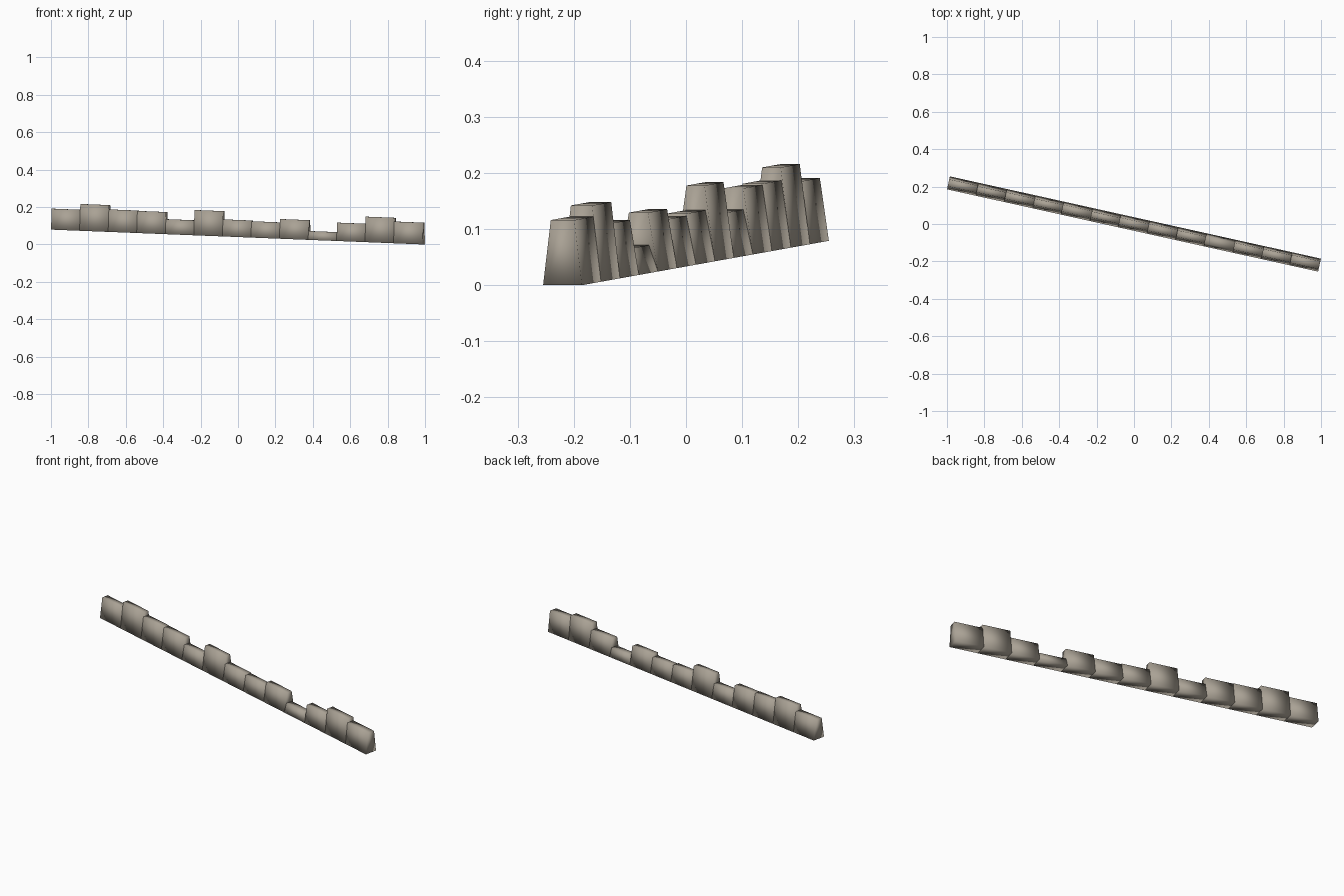
import bpy
import math
from mathutils import Vector

default = bpy.data.objects.get("Cube")
if default:
    bpy.data.objects.remove(default, do_unlink=True)

# Weathered stone colour
stone = bpy.data.materials.new("warm_grey_stone")
stone.use_nodes = True
colour = (0.40, 0.36, 0.30, 1)
stone.diffuse_color = colour
stone.node_tree.nodes["Principled BSDF"].inputs["Base Color"].default_value = colour

# The row runs downhill from back left to front right
START = Vector((-0.992, 0.22, 0.079))
END = Vector((0.992, -0.22, 0.0))
ACROSS = Vector((0.22, 0.992, 0)).normalized()
BASE_WIDTH = 0.071

# Height and top width of each stone
STONES = [(0.112, 0.038), (0.143, 0.034), (0.120, 0.036), (0.118, 0.036),
          (0.080, 0.036), (0.135, 0.033), (0.091, 0.036), (0.087, 0.036),
          (0.105, 0.035), (0.047, 0.038), (0.098, 0.038), (0.136, 0.039),
          (0.116, 0.043)]


def wall_stone(name, a, b, height, top_width):
    """Tapered block between two points on the ground line."""
    verts = []
    for width, z in ((BASE_WIDTH, 0), (top_width, height)):
        up = Vector((0, 0, z))
        side = ACROSS * width / 2
        verts += [a - side + up, b - side + up, b + side + up, a + side + up]
    sides = [(i, (i + 1) % 4, (i + 1) % 4 + 4, i + 4) for i in range(4)]
    mesh = bpy.data.meshes.new(name)
    mesh.from_pydata(verts, [], sides + [(3, 2, 1, 0), (4, 5, 6, 7)])
    mesh.materials.append(stone)
    mesh.shade_smooth()
    obj = bpy.data.objects.new(name, mesh)
    bpy.context.collection.objects.link(obj)


# Row of stones
count = len(STONES)
for i, (height, top_width) in enumerate(STONES):
    wall_stone(f"wall_stone_{i + 1}", START.lerp(END, i / count),
               START.lerp(END, (i + 1) / count), height, top_width)
